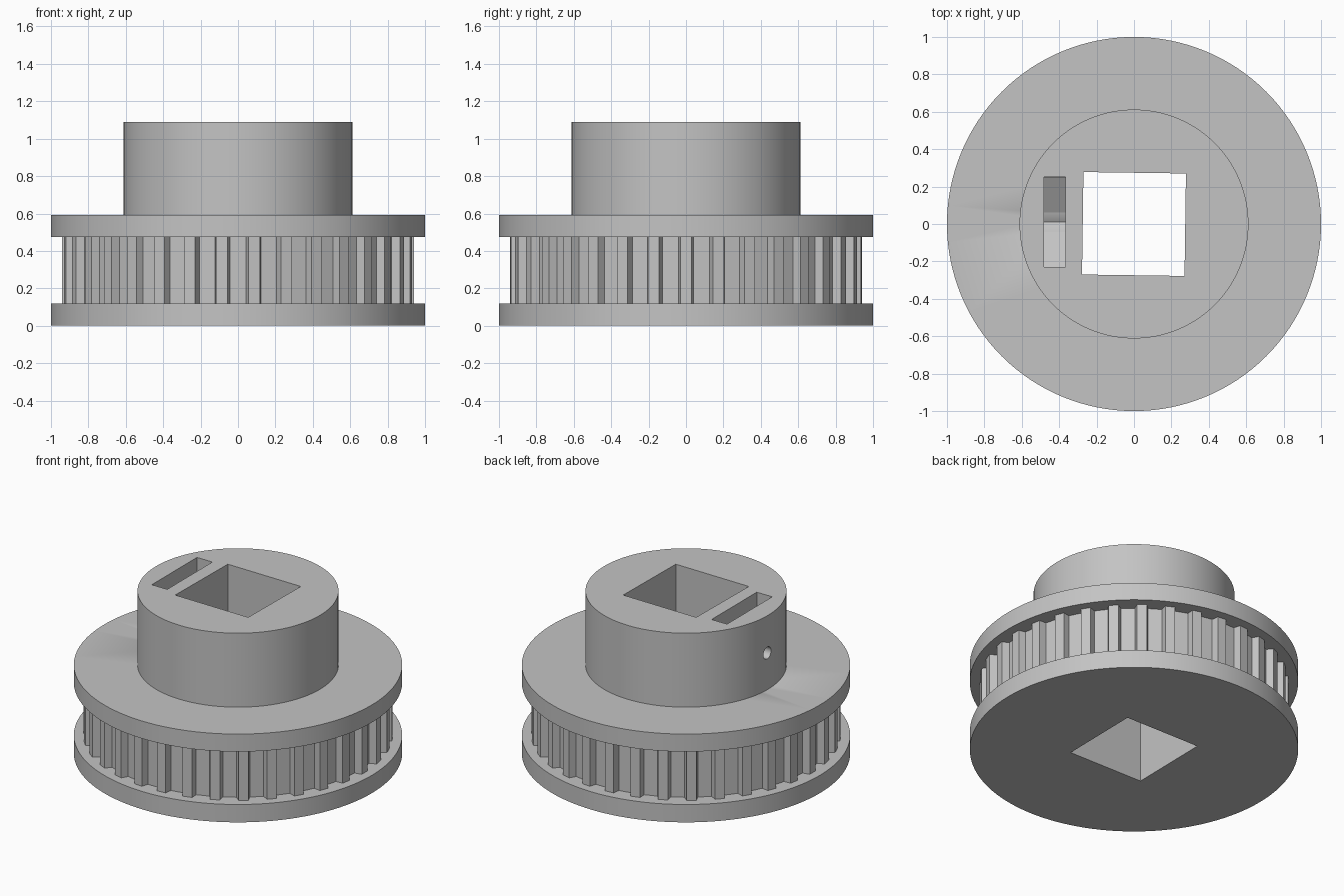
import bpy, bmesh
from math import sin, cos, pi, radians
from mathutils import Matrix, Vector

old = bpy.data.objects.get("Cube")
if old:
    bpy.data.objects.remove(old, do_unlink=True)

GREY = (0.55, 0.55, 0.55, 1)
mat = bpy.data.materials.new("plain grey")
mat.use_nodes = True
mat.diffuse_color = GREY
mat.node_tree.nodes["Principled BSDF"].inputs["Base Color"].default_value = GREY


def ring(radius, sides):
    return [(radius * cos(2 * pi * i / sides), radius * sin(2 * pi * i / sides))
            for i in range(sides)]


def rectangle(x0, x1, y0, y1):
    return [(x0, y0), (x1, y0), (x1, y1), (x0, y1)]


def prism(name, outline, low, high, matrix=Matrix()):
    """Extrude a flat outline from low to high along its own z axis."""
    bm = bmesh.new()
    base = bm.faces.new([bm.verts.new((x, y, low)) for x, y in outline])
    grown = bmesh.ops.extrude_face_region(bm, geom=[base])["geom"]
    verts = [v for v in grown if isinstance(v, bmesh.types.BMVert)]
    bmesh.ops.translate(bm, verts=verts, vec=(0, 0, high - low))
    bmesh.ops.recalc_face_normals(bm, faces=bm.faces)
    bm.transform(matrix)
    mesh = bpy.data.meshes.new(name)
    bm.to_mesh(mesh)
    bm.free()
    mesh.materials.append(mat)
    obj = bpy.data.objects.new(name, mesh)
    bpy.context.collection.objects.link(obj)
    return obj


def cut(obj, cutters):
    """Subtract the cutters and keep the finished mesh."""
    for cutter in cutters:
        mod = obj.modifiers.new("cut", "BOOLEAN")
        mod.operation = "DIFFERENCE"
        mod.solver = "EXACT"
        mod.object = cutter
    graph = bpy.context.evaluated_depsgraph_get()
    mesh = bpy.data.meshes.new_from_object(obj.evaluated_get(graph))
    obj.modifiers.clear()
    obj.data = mesh


# Toothed outline: straight-sided grooves around the rim
TEETH, OUTER, ROOT = 34, 0.94, 0.895
toothed = []
for i in range(TEETH):
    turn = Matrix.Rotation(2 * pi * i / TEETH - pi / 2, 2)
    for r, w in ((OUTER, -0.057), (ROOT, -0.042), (ROOT, 0.042), (OUTER, 0.057)):
        toothed.append(tuple(turn @ Vector((r, w))))

# Main body parts
lower_flange = prism("lower_flange", ring(1, 128), 0, 0.12)
toothed_wheel = prism("toothed_wheel", toothed, 0.12, 0.475)
upper_flange = prism("upper_flange", ring(1, 128), 0.475, 0.593)
hub = prism("hub", ring(0.612, 128), 0.593, 1.09)

# Cutters: square shaft bore, nut slot with pointed floor, set screw hole
across = Matrix.Translation((0, 0.01, 0.84)) @ Matrix.Rotation(pi / 2, 4, "Y")
bore = prism("bore_cutter", rectangle(-0.274, 0.274, -0.274, 0.274), -0.5, 1.5,
             Matrix.Rotation(radians(-0.8), 4, "Z"))
slot = prism("slot_cutter", rectangle(-0.48, -0.365, -0.23, 0.25), 0.84, 1.5)
nut = prism("nut_cutter", ring(0.277, 6), -0.48, -0.365, across)
screw = prism("screw_cutter", ring(0.04, 24), -0.8, -0.2, across)
cutters = [bore, slot, nut, screw]

for part in (lower_flange, toothed_wheel):
    cut(part, [bore])
cut(upper_flange, [bore, nut])
cut(hub, cutters)

for cutter in cutters:
    bpy.data.objects.remove(cutter, do_unlink=True)

# Smooth round walls, crisp edges
for part in (lower_flange, upper_flange, hub):
    bpy.ops.object.select_all(action="DESELECT")
    part.select_set(True)
    bpy.context.view_layer.objects.active = part
    bpy.ops.object.shade_smooth_by_angle(angle=radians(30))
